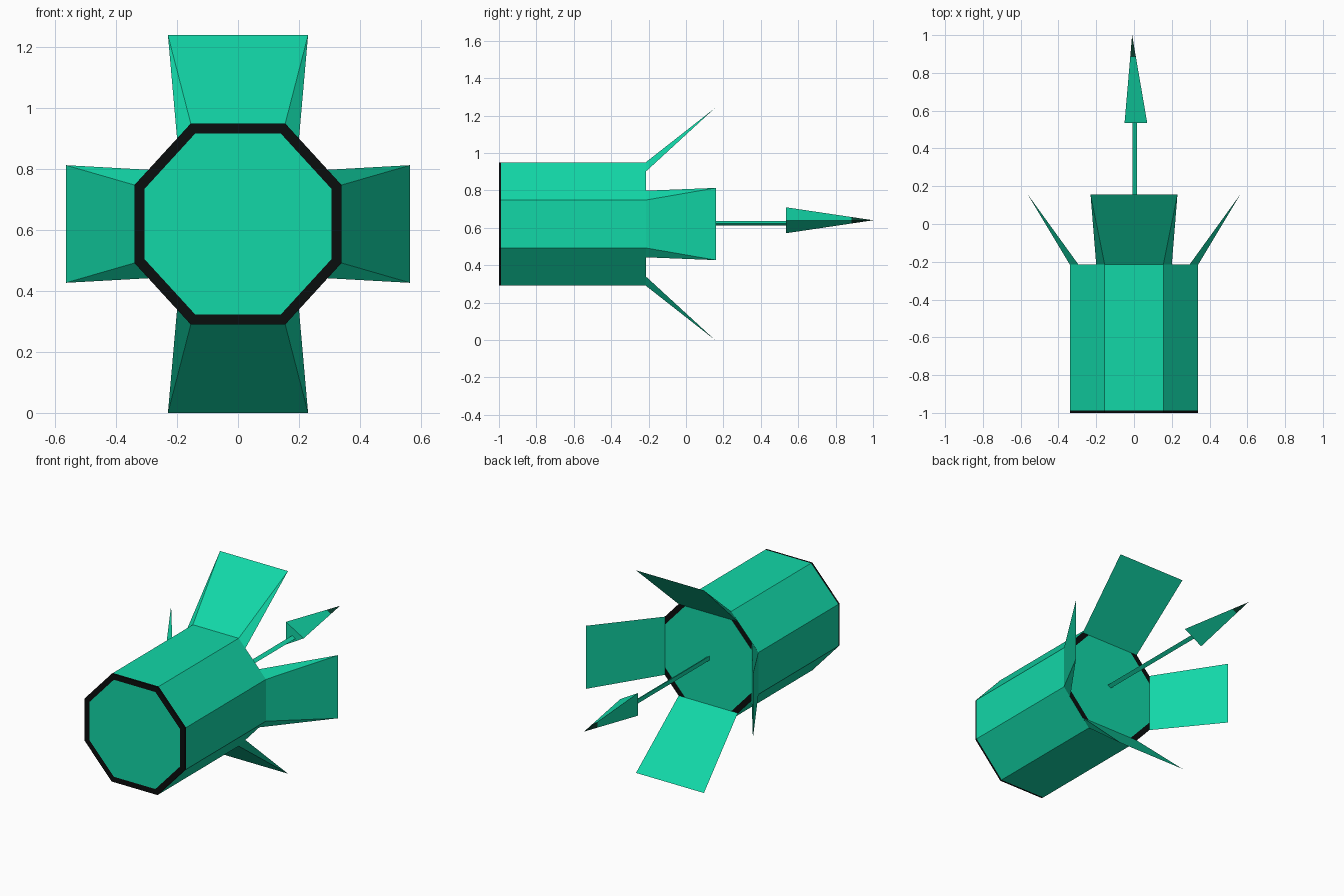
import bpy, bmesh, math

if "Cube" in bpy.data.objects:
    bpy.data.objects.remove(bpy.data.objects["Cube"])

CZ = 0.62          # height of the body axis
Y0, Y1 = -1.0, -0.215


def material(name, rgb):
    m = bpy.data.materials.new(name)
    m.diffuse_color = (*rgb, 1)
    m.use_nodes = True
    m.node_tree.nodes["Principled BSDF"].inputs["Base Color"].default_value = m.diffuse_color
    return m


green = material("sea green", (0.006, 0.68, 0.39))
black = material("black", (0.003, 0.004, 0.004))
dark = material("dark green", (0.004, 0.06, 0.035))


def finish(name, bm, mats):
    bmesh.ops.recalc_face_normals(bm, faces=bm.faces)
    me = bpy.data.meshes.new(name)
    bm.to_mesh(me)
    bm.free()
    for m in mats:
        me.materials.append(m)
    ob = bpy.data.objects.new(name, me)
    bpy.context.collection.objects.link(ob)
    return ob


def loft(bm, sections):
    """Skin equal-sized point loops and cap both ends; returns the two caps."""
    loops = [[bm.verts.new(p) for p in s] for s in sections]
    for a, b in zip(loops, loops[1:]):
        for i in range(len(a)):
            j = (i + 1) % len(a)
            bm.faces.new((a[i], a[j], b[j], b[i]))
    return [bm.faces.new(loops[0]), bm.faces.new(loops[-1])]


# octagonal body with black rims on both ends
octagon = [(0.155, 0.33), (0.34, 0.128), (0.34, -0.128), (0.155, -0.33),
           (-0.155, -0.33), (-0.34, -0.128), (-0.34, 0.128), (-0.155, 0.33)]
bm = bmesh.new()
caps = loft(bm, [[(x, y, CZ + z) for x, z in octagon] for y in (Y0, Y0 + 0.012, Y1)])
bmesh.ops.recalc_face_normals(bm, faces=bm.faces)
for cap in caps:
    rim = bmesh.ops.inset_region(bm, faces=[cap], thickness=0.033, use_even_offset=True)
    for f in rim["faces"]:
        f.material_index = 1
for f in bm.faces:
    c = f.calc_center_median()
    if Y0 + 0.001 < c.y < Y0 + 0.012:
        f.material_index = 1
finish("body", bm, [green, black])


# flared wedge fins: outer edge, inner edge and sharp tip edge
def fin(name, turn, outer, inner, tip):
    bm = bmesh.new()
    ca, sa = round(math.cos(turn)), round(math.sin(turn))
    v = []
    for half, r, y in (outer, inner, tip):
        for s in (-half, half):
            v.append(bm.verts.new((s * ca + r * sa, y, CZ - s * sa + r * ca)))
    for idx in ((0, 1, 5, 4), (2, 3, 5, 4), (0, 1, 3, 2), (0, 2, 4), (1, 3, 5)):
        bm.faces.new([v[i] for i in idx])
    finish(name, bm, [green])


for name, turn in (("top_fin", 0), ("bottom_fin", math.pi)):
    fin(name, turn, (0.155, 0.33, Y1), (0.20, 0.28, Y1), (0.23, 0.62, 0.155))
for name, turn in (("right_fin", math.pi / 2), ("left_fin", -math.pi / 2)):
    fin(name, turn, (0.128, 0.34, Y1), (0.178, 0.294, Y1), (0.193, 0.565, 0.16))


# three-sided rod and spike
def triangle(r, x, y, z):
    return [(x + r * math.cos(a), y, z + r * math.sin(a))
            for a in (0, 2 * math.pi / 3, 4 * math.pi / 3)]


bm = bmesh.new()
loft(bm, [triangle(0.015, 0, y, 0.624) for y in (Y1, 0.56)])
finish("rod", bm, [green])

bm = bmesh.new()
loft(bm, [triangle(0.08, -0.01, 0.535, 0.64),
          triangle(0.02, -0.01, 0.884, 0.64),
          triangle(0.0003, -0.01, 1.0, 0.64)])
for f in bm.faces:
    if f.calc_center_median().y > 0.88:
        f.material_index = 1
finish("spike", bm, [green, dark])
